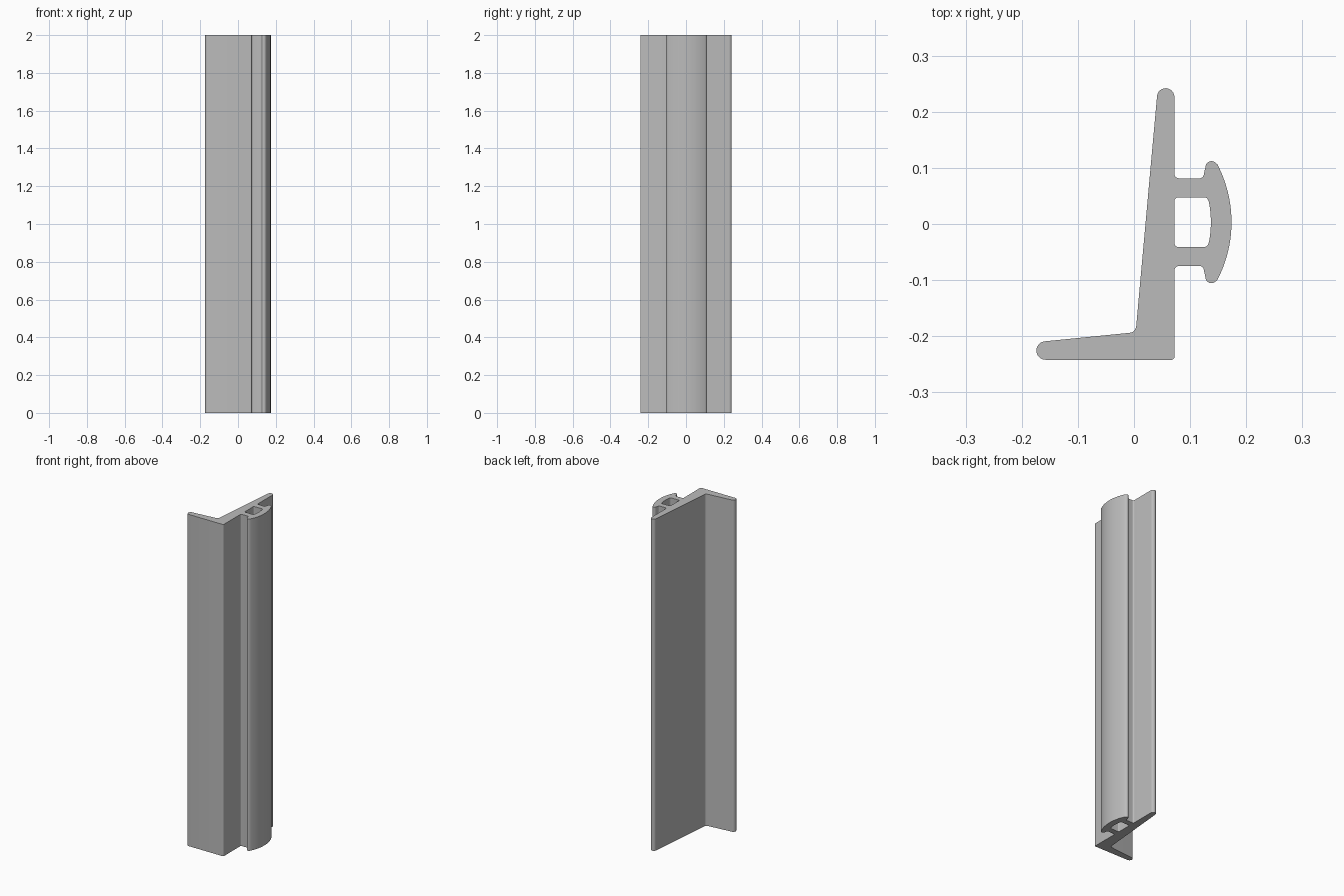
import bpy, bmesh
from math import sin, cos, radians

cube = bpy.data.objects.get("Cube")
if cube:
    bpy.data.objects.remove(cube)

LENGTH = 2.0
MID = 0.0033   # y of the hollow bulb's symmetry axis


def arc(cx, cy, r, start, end, steps=8):
    """Points along a circular arc, angles in degrees."""
    angles = [radians(start + (end - start) * i / steps) for i in range(steps + 1)]
    return [(cx + r * cos(a), cy + r * sin(a)) for a in angles]


def mirrored(points):
    """Reflect about the bulb axis, keeping the loop direction."""
    return [(x, 2 * MID - y) for x, y in reversed(points)]


# Upper half of the bulb: curved face, rounded lip, two neck fillets
bulb = (arc(-0.049, MID, 0.2228, 0, 27.6, 12)
        + arc(0.138, MID + 0.0983, 0.0105, 27.6, 165, 10)[1:]
        + arc(0.116, MID + 0.0862, 0.0085, -15, -90)
        + arc(0.080, MID + 0.0862, 0.008, 270, 180))

# Whole outline: mirrored bulb, tapered web, inner corner, foot, heel
outline = (mirrored(bulb)[:-1] + bulb
           + arc(0.0565, 0.2265, 0.0155, 0, 175, 12)
           + arc(-0.009, -0.181, 0.013, -5, -85)
           + arc(-0.1575, -0.2255, 0.0165, 95, 270, 12)
           + arc(0.067, -0.237, 0.005, -90, 0, 5))

# Hollow chamber inside the bulb
half_hole = (arc(-0.049, MID, 0.186, 0, 11, 5)
             + arc(0.1255, MID + 0.0375, 0.0068, 15, 90, 6)
             + arc(0.079, MID + 0.0373, 0.007, 90, 180, 6))
chamber = mirrored(half_hole)[:-1] + half_hole

# Fill the section and extrude it to full length
bm = bmesh.new()
edges = []
for loop in (outline, chamber):
    verts = [bm.verts.new((x, y, 0)) for x, y in loop]
    edges += [bm.edges.new((v, verts[i - 1])) for i, v in enumerate(verts)]
bmesh.ops.triangle_fill(bm, edges=edges, use_beauty=True, normal=(0, 0, 1))
section = bmesh.ops.extrude_face_region(bm, geom=bm.faces[:], use_keep_orig=True)
top = [g for g in section["geom"] if isinstance(g, bmesh.types.BMVert)]
bmesh.ops.translate(bm, verts=top, vec=(0, 0, LENGTH))
bmesh.ops.recalc_face_normals(bm, faces=bm.faces[:])

mesh = bpy.data.meshes.new("seal_strip")
bm.to_mesh(mesh)
bm.free()
strip = bpy.data.objects.new("seal_strip", mesh)
bpy.context.collection.objects.link(strip)

# Plain grey material
grey = bpy.data.materials.new("plain_grey")
grey.use_nodes = True
colour = (0.5, 0.5, 0.5, 1)
grey.diffuse_color = colour
grey.node_tree.nodes["Principled BSDF"].inputs["Base Color"].default_value = colour
mesh.materials.append(grey)

# Smooth the curves, keep the end caps and corners crisp
bpy.context.view_layer.objects.active = strip
strip.select_set(True)
bpy.ops.object.shade_smooth_by_angle(angle=radians(30))
